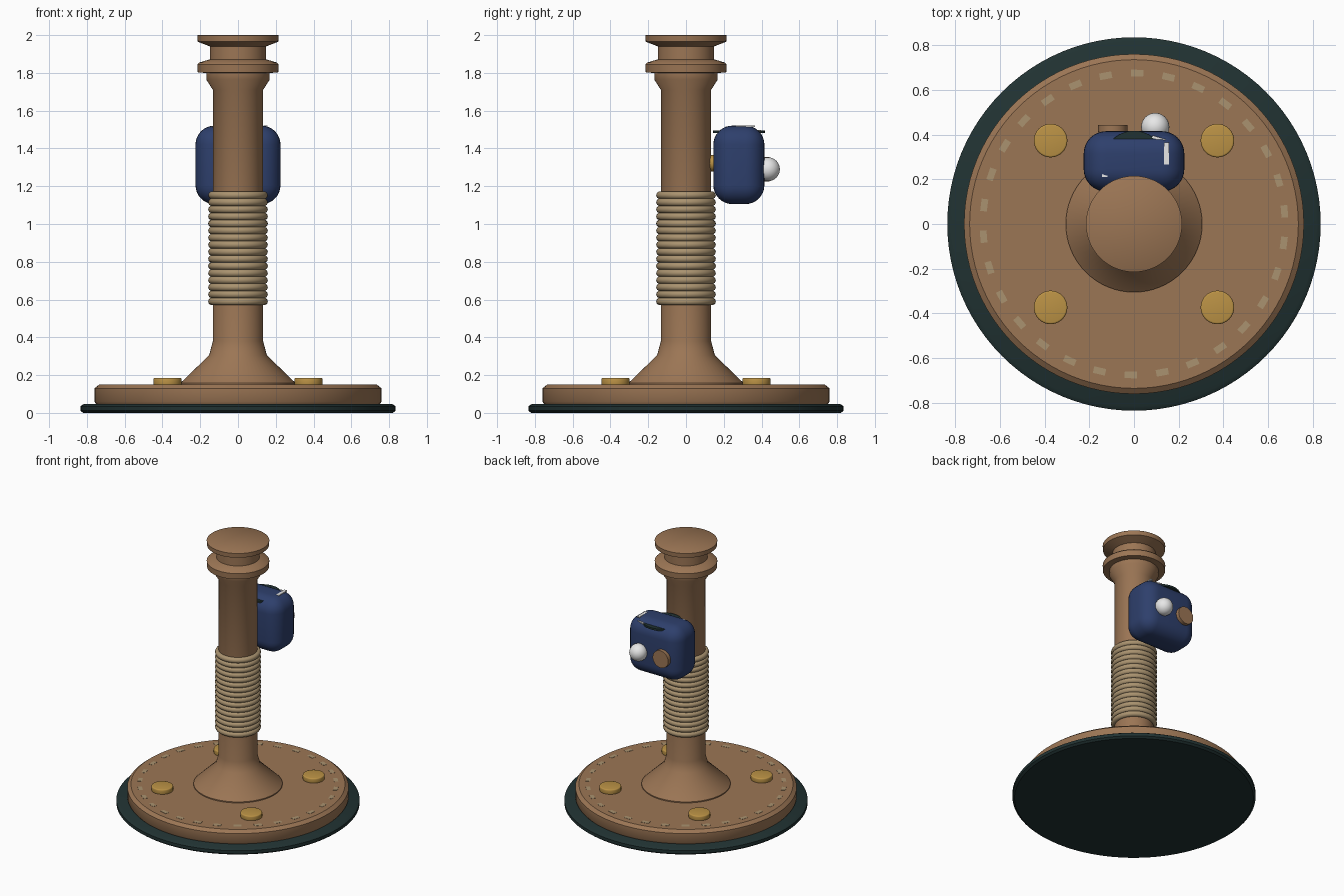
import bpy, math

if "Cube" in bpy.data.objects:
    bpy.data.objects.remove(bpy.data.objects["Cube"])


def material(name, rgb):
    m = bpy.data.materials.new(name)
    m.diffuse_color = (*rgb, 1)
    m.use_nodes = True
    m.node_tree.nodes["Principled BSDF"].inputs["Base Color"].default_value = m.diffuse_color
    return m


WOOD = material("brown_wood", (0.33, 0.18, 0.09))
MAT = material("dark_rubber", (0.015, 0.032, 0.032))
ROPE = material("tan_rope", (0.40, 0.29, 0.16))
GOLD = material("brass", (0.50, 0.29, 0.06))
BLUE = material("navy_blue", (0.027, 0.05, 0.15))
WHITE = material("white", (0.80, 0.80, 0.80))


def finish(name, mat, bevel=0, segments=3, angle=35):
    ob = bpy.context.object
    ob.name = name
    ob.data.materials.clear()
    ob.data.materials.append(mat)
    if bevel:
        bpy.ops.object.transform_apply(location=False, rotation=True, scale=True)
        b = ob.modifiers.new("bevel", "BEVEL")
        b.width, b.segments, b.limit_method = bevel, segments, "ANGLE"
        bpy.ops.object.modifier_apply(modifier="bevel")
    bpy.ops.object.shade_smooth_by_angle(angle=math.radians(angle))
    return ob


def lathe(name, profile, mat, n=64):
    verts = [(r * math.cos(2 * math.pi * i / n), r * math.sin(2 * math.pi * i / n), z)
             for r, z in profile for i in range(n)]
    faces = [(k * n + i, k * n + (i + 1) % n, (k + 1) * n + (i + 1) % n, (k + 1) * n + i)
             for k in range(len(profile) - 1) for i in range(n)]
    faces.append(tuple(reversed(range(n))))
    faces.append(tuple(range(len(verts) - n, len(verts))))
    me = bpy.data.meshes.new(name)
    me.from_pydata(verts, [], faces)
    ob = bpy.data.objects.new(name, me)
    bpy.context.collection.objects.link(ob)
    bpy.ops.object.select_all(action="DESELECT")
    bpy.context.view_layer.objects.active = ob
    ob.select_set(True)
    return finish(name, mat)


def box(name, loc, size, mat, bevel=0, segments=3, rot=0):
    bpy.ops.mesh.primitive_cube_add(size=1, location=loc, rotation=(0, 0, rot))
    bpy.context.object.scale = size
    return finish(name, mat, bevel, segments)


def disc(name, loc, r, h, mat, bevel=0, rot=(0, 0, 0)):
    bpy.ops.mesh.primitive_cylinder_add(vertices=40, radius=r, depth=h, location=loc, rotation=rot)
    return finish(name, mat, bevel)


# base: rubber mat and wooden plate
lathe("floor_mat", [(0.82, 0), (0.835, 0.012), (0.835, 0.035), (0.815, 0.048)], MAT, 96)
lathe("base_plate", [(0.75, 0.045), (0.76, 0.06), (0.76, 0.13), (0.735, 0.15)], WOOD, 96)

# turned post with flared foot and grooved cap
lathe("post", [(0.305, 0.148), (0.305, 0.158), (0.153, 0.305), (0.133, 0.38), (0.133, 1.71),
               (0.168, 1.765), (0.168, 1.80), (0.213, 1.802), (0.215, 1.845), (0.205, 1.855),
               (0.148, 1.872), (0.148, 1.94), (0.213, 1.965), (0.215, 1.998), (0.212, 2.0)], WOOD)

# brass bolts at four corners
for x in (-0.373, 0.373):
    for y in (-0.373, 0.373):
        disc("bolt", (x, y, 0.165), 0.075, 0.04, GOLD, 0.008)

# rope wrap
for i in range(16):
    bpy.ops.mesh.primitive_torus_add(location=(0, 0, 0.59 + 0.0375 * i), major_radius=0.137,
                                     minor_radius=0.021, major_segments=48, minor_segments=10)
    finish("rope_ring", ROPE, angle=60)

# dashed stitching around the base plate
for i in range(30):
    a = 2 * math.pi * (i + 0.4) / 30
    box("stitch", (0.675 * math.cos(a), 0.675 * math.sin(a), 0.1495),
        (0.03, 0.055, 0.004), ROPE, rot=a)

# padded pouch hung on the back of the post
box("pouch", (0, 0.28, 1.313), (0.45, 0.27, 0.415), BLUE, 0.1, 8)
disc("pouch_opening", (0, 0.28, 1.488), 0.137, 0.014, MAT)
disc("rear_button", (-0.095, 0.427, 1.29), 0.065, 0.03, WOOD)
disc("front_button", (0, 0.14, 1.322), 0.043, 0.03, GOLD)
for b in bpy.data.objects:
    if b.name in ("rear_button", "front_button"):
        b.rotation_euler.x = math.pi / 2

# white piping on top of the pouch
box("piping", (0.145, 0.315, 1.517), (0.022, 0.10, 0.008), WHITE)
box("piping_end", (0.11, 0.382, 1.494), (0.06, 0.012, 0.008), WHITE, rot=-0.3)
box("piping_end", (-0.13, 0.22, 1.512), (0.025, 0.02, 0.008), WHITE)

# white ball on the back
bpy.ops.mesh.primitive_uv_sphere_add(segments=32, ring_count=16, radius=0.063,
                                     location=(0.095, 0.434, 1.29))
finish("ball", WHITE, angle=60)
